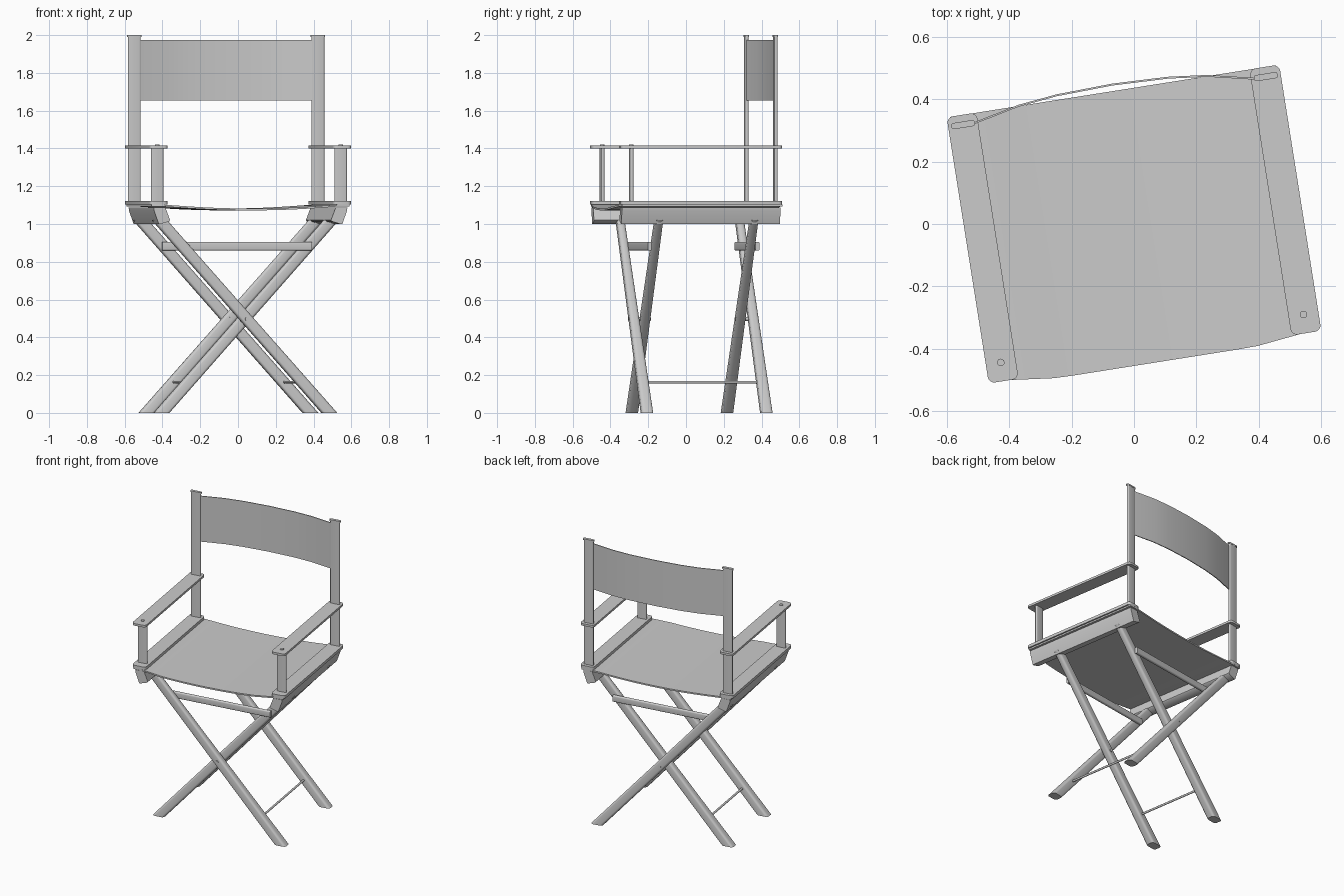
import bpy, bmesh
from math import radians, pi, cos, sin
from mathutils import Matrix, Vector

if "Cube" in bpy.data.objects:
    bpy.data.objects.remove(bpy.data.objects["Cube"])

TURN = Matrix.Rotation(radians(9), 4, 'Z')   # the whole chair is turned slightly


def loft(name, rings, smooth=True):
    """Join matching closed rings of 3D points, cap both ends."""
    bm = bmesh.new()
    rows = [[bm.verts.new(TURN @ Vector(p)) for p in ring] for ring in rings]
    n = len(rows[0])
    for a, b in zip(rows, rows[1:]):
        for i in range(n):
            j = (i + 1) % n
            bm.faces.new((a[i], a[j], b[j], b[i]))
    bm.faces.new(rows[0])
    bm.faces.new(rows[-1])
    bmesh.ops.recalc_face_normals(bm, faces=bm.faces)
    me = bpy.data.meshes.new(name)
    bm.to_mesh(me)
    bm.free()
    ob = bpy.data.objects.new(name, me)
    bpy.context.collection.objects.link(ob)
    if smooth:
        bpy.ops.object.select_all(action='DESELECT')
        ob.select_set(True)
        bpy.context.view_layer.objects.active = ob
        bpy.ops.object.shade_smooth_by_angle(angle=radians(35))
    return ob


def rounded(w, h, r, steps=4):
    """Rounded rectangle outline centred on the origin."""
    pts = []
    for k, (sx, sy) in enumerate(((1, 1), (-1, 1), (-1, -1), (1, -1))):
        for i in range(steps + 1):
            a = (k + i / steps) * pi / 2
            pts.append((sx * (w / 2 - r) + r * cos(a), sy * (h / 2 - r) + r * sin(a)))
    return pts


def upright(name, x, y, z0, z1, outline):
    return loft(name, [[(x + u, y + v, z) for u, v in outline] for z in (z0, z1)])


def along_y(name, y0, y1, outline):
    return loft(name, [[(u, y, v) for u, v in outline] for y in (y0, y1)])


def circle(r, x=0, z=0, n=12):
    return [(x + r * cos(2 * pi * i / n), z + r * sin(2 * pi * i / n)) for i in range(n)]


# Side frames, mirrored left and right
for s, side in ((-1, "left"), (1, "right")):
    x = s * 0.492
    board = rounded(0.097, 0.865, 0.02)
    upright(side + "_armrest", x, 0, 1.400, 1.415, board)
    upright(side + "_seat_plate", x, 0, 1.102, 1.122, board)
    upright(side + "_back_post", x, 0.401, 1.10, 2.0, rounded(0.068, 0.017, 0.008))
    upright(side + "_post_cap", x, 0.401, 1.99, 2.0, rounded(0.078, 0.020, 0.009))
    upright(side + "_front_post", x, -0.372, 1.11, 1.41, rounded(0.066, 0.017, 0.008))
    upright(side + "_arm_peg", x, -0.372, 1.40, 1.42, circle(0.012))
    # tilted rail that carries the seat
    rail = [(0.519, 1.088), (0.517, 1.070), (0.492, 1.0), (0.484, 0.999),
            (0.436, 1.014), (0.431, 1.020), (0.457, 1.088)]
    along_y(side + "_seat_rail", -0.425, 0.425, [(s * u, v) for u, v in rail])


# Crossed legs, cut flat at the floor
def leg(name, s, y):
    rings = []
    for z, xc, t in ((0, 0.445, 0.060), (1.02, -0.465, 0.042)):
        rings.append([(s * xc + u, y + v, z) for u, v in rounded(0.082, t, 0.018)])
    loft(name, rings)


leg("front_outer_leg", 1, -0.28)
leg("front_inner_leg", -1, -0.22)
leg("back_outer_leg", 1, 0.36)
leg("back_inner_leg", -1, 0.29)

# Pivot pins at the crossings, foot rods and upper crossbars
along_y("front_pivot", -0.309, -0.19, circle(0.01, 0, 0.497))
along_y("back_pivot", 0.262, 0.388, circle(0.01, 0, 0.497))
along_y("right_foot_rod", -0.28, 0.36, circle(0.007, 0.302, 0.163))
along_y("left_foot_rod", -0.22, 0.29, circle(0.007, -0.302, 0.163))
for name, y in (("front_crossbar", -0.25), ("back_crossbar", 0.327)):
    bar = rounded(0.022, 0.045, 0.008)
    loft(name, [[(x, y + u, 0.882 + v) for u, v in bar] for x in (-0.355, 0.355)])

# Sagging canvas seat with a slightly bowed front edge
rings = []
for i in range(17):
    x = -0.53 + 1.06 * i / 16
    q = min(1, abs(x) / 0.45)
    z = 1.072 + 0.020 * q ** 2
    front = -0.45 + 0.015 * max(0, (abs(x) - 0.32) / 0.13)
    rings.append([(x, front, z), (x, 0.432, z), (x, 0.432, z + 0.010), (x, front, z + 0.010)])
loft("seat", rings)

# Curved canvas backrest between the posts
half = [(0.465, 0.398), (0.306, 0.433), (0.18, 0.447)]
path = [(-x, y) for x, y in half] + [(0, 0.453)] + half[::-1]
loft("backrest", [[(x, y - 0.003, 1.655), (x, y + 0.003, 1.655),
                   (x, y + 0.003, 1.975), (x, y - 0.003, 1.975)] for x, y in path])
